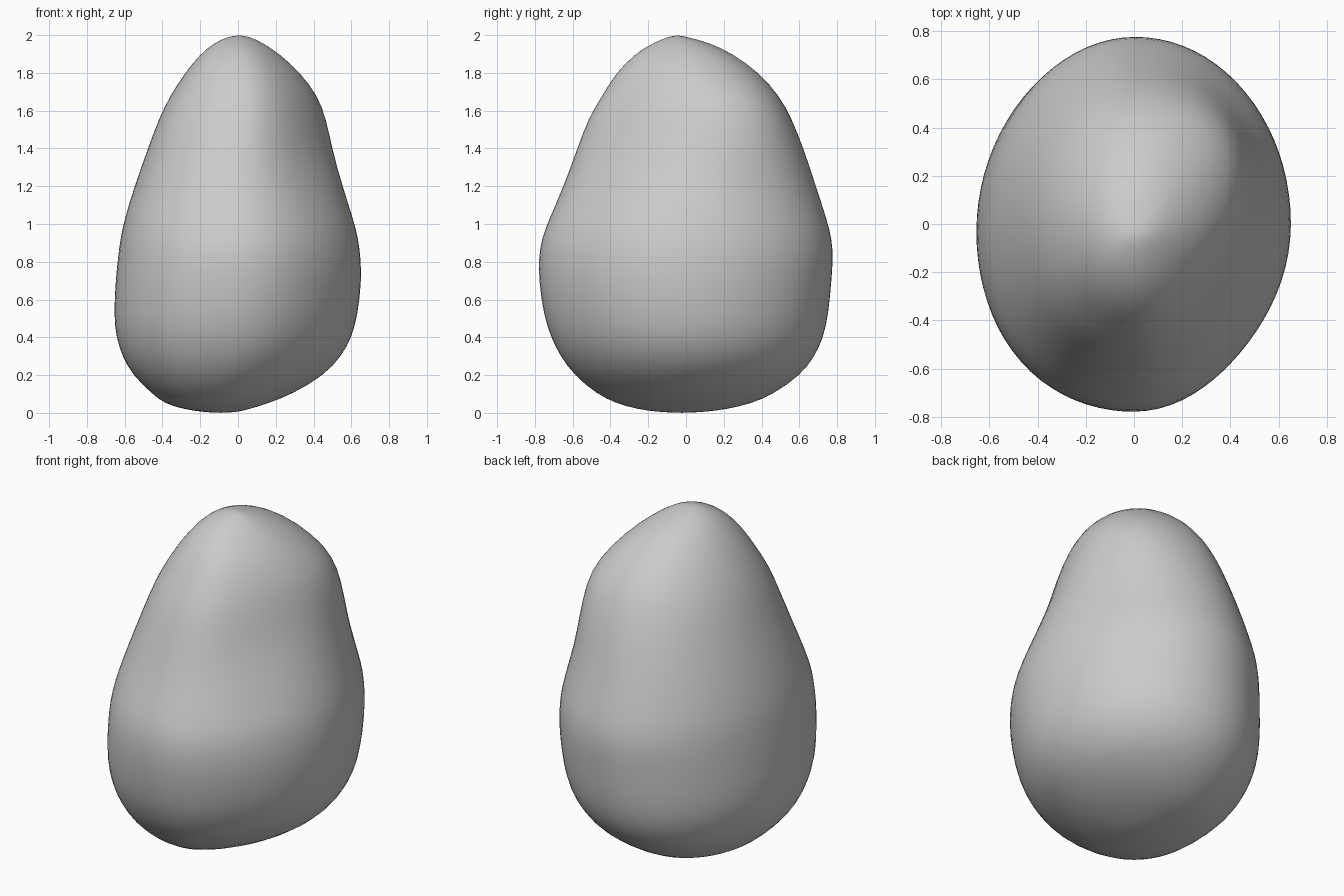
import bpy, bmesh, math

# Stone outline: height, left x, right x, front y, back y
ROWS = [
    (0.005, -0.19, 0.00, -0.15, 0.10),
    (0.02, -0.29, 0.06, -0.26, 0.22),
    (0.05, -0.39, 0.16, -0.37, 0.35),
    (0.10, -0.455, 0.29, -0.475, 0.465),
    (0.20, -0.56, 0.46, -0.595, 0.61),
    (0.30, -0.615, 0.55, -0.668, 0.685),
    (0.40, -0.647, 0.605, -0.718, 0.73),
    (0.52, -0.66, 0.637, -0.757, 0.757),
    (0.70, -0.65, 0.657, -0.782, 0.773),
    (0.82, -0.638, 0.652, -0.783, 0.782),
    (0.92, -0.625, 0.64, -0.768, 0.775),
    (1.02, -0.605, 0.615, -0.73, 0.75),
    (1.20, -0.55, 0.555, -0.65, 0.69),
    (1.40, -0.478, 0.50, -0.578, 0.625),
    (1.56, -0.42, 0.468, -0.52, 0.56),
    (1.68, -0.36, 0.423, -0.445, 0.495),
    (1.80, -0.282, 0.332, -0.373, 0.39),
    (1.90, -0.20, 0.222, -0.272, 0.252),
    (1.96, -0.125, 0.13, -0.175, 0.125),
    (1.99, -0.055, 0.065, -0.095, 0.005),
]
SIDES = 40


def section(row):
    """Slightly skewed oval, flattened at its front right corner."""
    z, x0, x1, y0, y1 = row
    cx, cy = (x0 + x1) / 2, (y0 + y1) / 2
    a, b = (x1 - x0) / 2, (y1 - y0) / 2
    shoulder = 0.12 * math.exp(-((z - 1.55) / 0.3) ** 2)
    for i in range(SIDES):
        t = 2 * math.pi * i / SIDES
        c, s = math.cos(t), math.sin(t)
        k = 1.0
        if s < 0:
            k += (-0.04 if c > 0 else 0.02) * math.sin(2 * t) ** 2
        skew = (shoulder if c > 0 else -0.03) * c * c * min(1, a / 0.4)
        yield cx + a * c * k, cy + b * s * k + skew, z


# Stone body, lofted through the sections
bm = bmesh.new()
rings = [[bm.verts.new(p) for p in section(r)] for r in ROWS]
for lo, hi in zip(rings, rings[1:]):
    for i in range(SIDES):
        j = (i + 1) % SIDES
        bm.faces.new((lo[i], lo[j], hi[j], hi[i]))

# Rounded end caps
bottom = bm.verts.new((-0.09, -0.02, 0.0))
top = bm.verts.new((0.005, -0.045, 2.0))
for i in range(SIDES):
    j = (i + 1) % SIDES
    bm.faces.new((bottom, rings[0][j], rings[0][i]))
    bm.faces.new((top, rings[-1][i], rings[-1][j]))
bmesh.ops.recalc_face_normals(bm, faces=bm.faces)
for f in bm.faces:
    f.smooth = True

mesh = bpy.data.meshes.new("stone")
bm.to_mesh(mesh)
bm.free()
stone = bpy.data.objects.new("stone", mesh)
bpy.context.collection.objects.link(stone)
sub = stone.modifiers.new("smooth_surface", "SUBSURF")
sub.levels = sub.render_levels = 1
